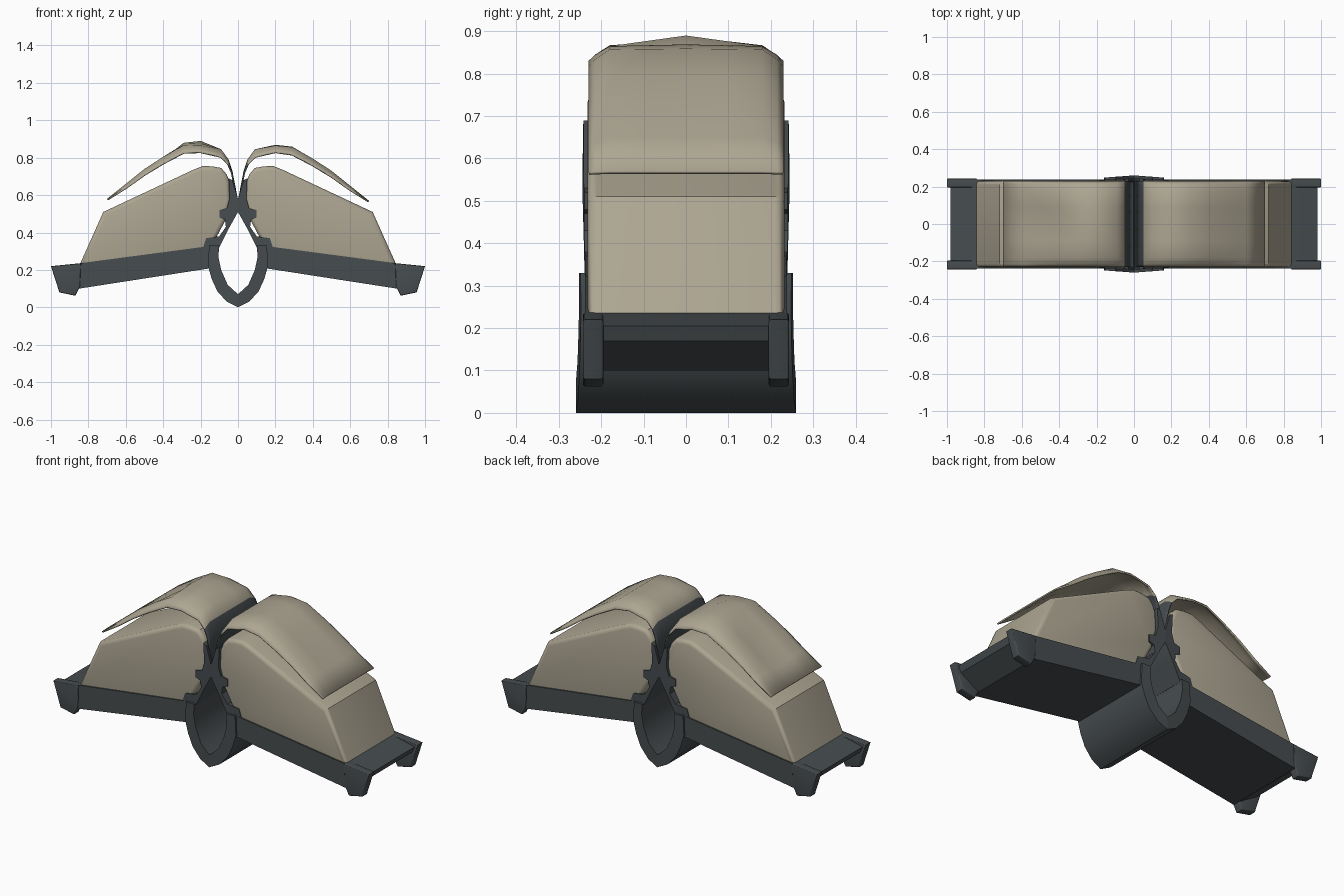
import bpy, bmesh, math

old = bpy.data.objects.get("Cube")
if old:
    bpy.data.objects.remove(old, do_unlink=True)


def material(name, rgb):
    m = bpy.data.materials.new(name)
    m.use_nodes = True
    m.diffuse_color = (*rgb, 1)
    m.node_tree.nodes["Principled BSDF"].inputs["Base Color"].default_value = (*rgb, 1)
    return m


TAN = material("tan", (0.42, 0.38, 0.29))
DARK = material("dark_slate", (0.062, 0.073, 0.078))


def finish(bm, name, mats, angle=35):
    bmesh.ops.recalc_face_normals(bm, faces=bm.faces)
    me = bpy.data.meshes.new(name)
    bm.to_mesh(me)
    bm.free()
    ob = bpy.data.objects.new(name, me)
    bpy.context.collection.objects.link(ob)
    for m in mats:
        me.materials.append(m)
    bpy.ops.object.select_all(action="DESELECT")
    ob.select_set(True)
    bpy.context.view_layer.objects.active = ob
    bpy.ops.object.shade_smooth_by_angle(angle=math.radians(angle))
    return ob


def prism(name, pts, side, y0, y1, mat, bevel=0.0, flare=0.0):
    """Extrude an x-z profile along y; flare lengthens it towards x = 0."""
    bm = bmesh.new()
    rings = []
    for y in (y0, y1):
        grow = lambda x: math.copysign(flare * max(0, 1 - x / 0.16), y)
        rings.append([bm.verts.new((side * x, y + grow(x), z)) for x, z in pts])
    caps = [bm.faces.new(r) for r in rings]
    n = len(pts)
    for i in range(n):
        j = (i + 1) % n
        bm.faces.new((rings[0][i], rings[0][j], rings[1][j], rings[1][i]))
    bmesh.ops.recalc_face_normals(bm, faces=bm.faces)
    if bevel:
        rim = [e for f in caps for e in f.edges]
        bmesh.ops.bevel(bm, geom=rim, offset=bevel, segments=3, profile=0.5, affect="EDGES")
    return finish(bm, name, [mat])


BODY = [(0.045, 0.67), (0.06, 0.71), (0.09, 0.745), (0.14, 0.754), (0.19, 0.755), (0.24, 0.735),
        (0.72, 0.51), (0.85, 0.22), (0.15, 0.31), (0.07, 0.46), (0.04, 0.57)]
SPINE = [(0, 0.58), (0.03, 0.68), (0.05, 0.69), (0.045, 0.58), (0.06, 0.53), (0.1, 0.52),
         (0.1, 0.48), (0.07, 0.47), (0.065, 0.43), (0.1, 0.38), (0.17, 0.37), (0.19, 0.31),
         (0.1, 0.32), (0.05, 0.42), (0, 0.51)]
TUBE = [(0, 0.0), (0.06, 0.03), (0.11, 0.085), (0.14, 0.15), (0.16, 0.22), (0.155, 0.33),
        (0.1, 0.33), (0.105, 0.27), (0.09, 0.2), (0.055, 0.12), (0, 0.07)]
TRAY = [(0.13, 0.33), (0.85, 0.235), (0.98, 0.205), (0.965, 0.17), (0.85, 0.1), (0.14, 0.21)]
BLOCK = [(0.84, 0.236), (1.0, 0.22), (0.955, 0.08), (0.87, 0.062), (0.845, 0.11)]

# Flap spine: x, z, rim droop, centre bump
FLAP = [(0.003, 0.59, 0.0, 0), (0.03, 0.73, 0.01, 0), (0.05, 0.79, 0.025, 0), (0.09, 0.845, 0.04, 0),
        (0.2, 0.865, 0.035, 1), (0.29, 0.857, 0.04, 0.5), (0.4, 0.795, 0.035, -0.7),
        (0.5, 0.73, 0.03, -1), (0.6, 0.65, 0.02, -0.6), (0.7, 0.57, 0.002, 0)]
WIDTHS = (-0.23, -0.215, -0.18, -0.09, 0, 0.09, 0.18, 0.215, 0.23)


def flap(name, side):
    """Thin padded cover with drooping rims, dark on its inner wall."""
    bm = bmesh.new()
    bump = 0.025 if side < 0 else 0.004
    lift = 0.01 if side < 0 else 0
    grid = []
    for x, z, droop, mid in FLAP:
        row = []
        for y in WIDTHS:
            rim = max(0, (abs(y) - 0.18) / 0.05) ** 1.5
            hill = max(0, 1 - abs(y) / 0.18)
            dz = -droop * rim + bump * mid * hill + lift * (x > 0.25)
            row.append(bm.verts.new((side * x, y, z + dz)))
        grid.append(row)
    for i in range(len(grid) - 1):
        for j in range(len(WIDTHS) - 1):
            f = bm.faces.new((grid[i][j], grid[i + 1][j], grid[i + 1][j + 1], grid[i][j + 1]))
            f.material_index = int(abs(f.calc_center_median().x) < 0.05)
    ob = finish(bm, name, [TAN, DARK], 50)
    # Keep the outer surface and thicken inwards
    up = sum(p.normal.z for p in ob.data.polygons) > 0
    mod = ob.modifiers.new("thickness", "SOLIDIFY")
    mod.thickness = 0.008
    mod.offset = -1 if up else 1


for side, word in ((1, "left"), (-1, "right")):
    prism(word + "_padded_body", BODY, side, -0.232, 0.232, TAN, bevel=0.022)
    prism(word + "_spine", SPINE, side, -0.236, 0.236, DARK, flare=0.008)
    prism(word + "_hinge_tube", TUBE, side, -0.248, 0.248, DARK, flare=0.012)
    prism(word + "_tray", TRAY, side, -0.238, 0.238, DARK)
    for y0, y1, end in ((-0.243, -0.195, "front"), (0.195, 0.243, "back")):
        prism(f"{word}_{end}_end_block", BLOCK, side, y0, y1, DARK, bevel=0.006)
    flap(word + "_flap", side)
